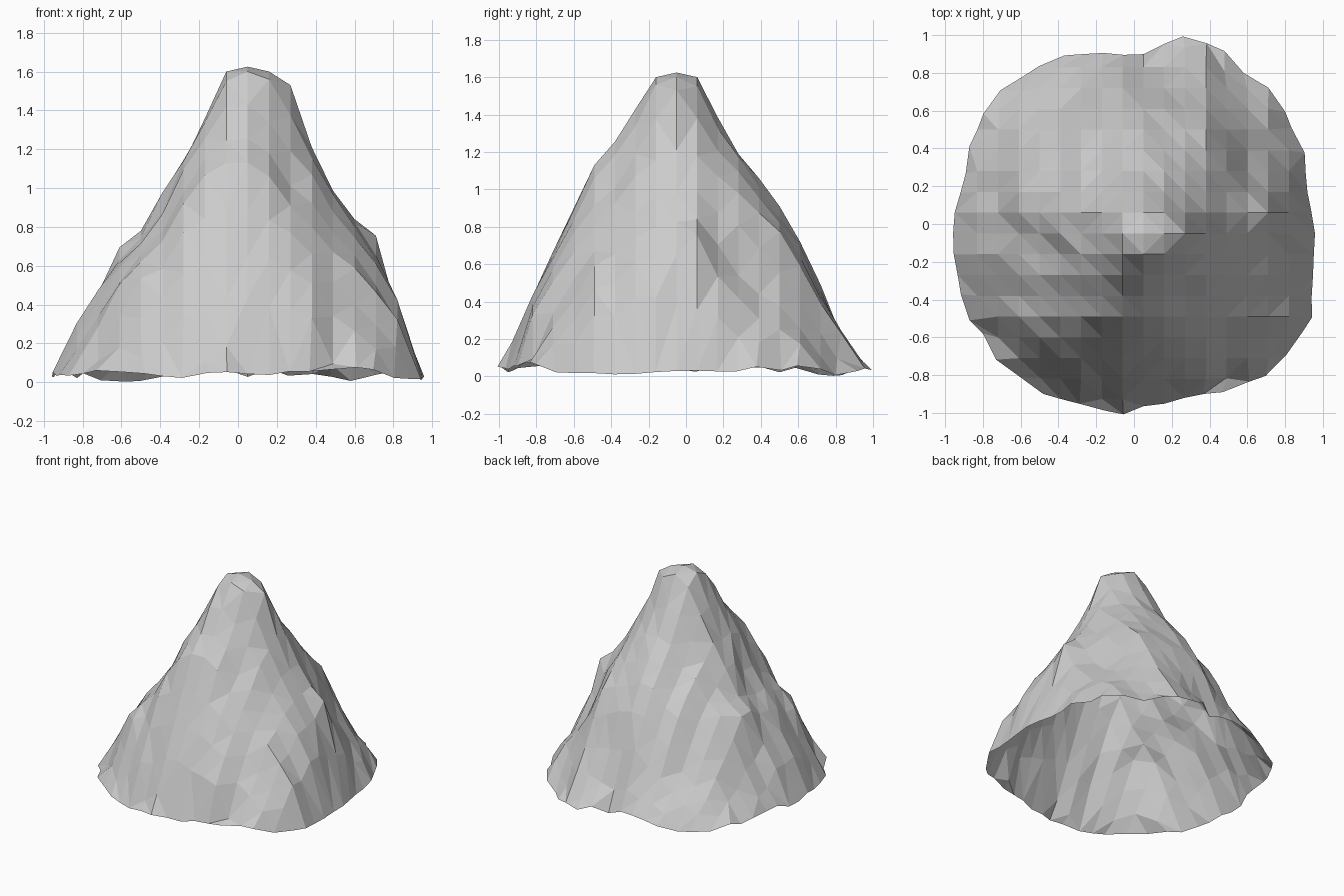
import bpy, bmesh, math, random

if "Cube" in bpy.data.objects:
    bpy.data.objects.remove(bpy.data.objects["Cube"])
random.seed(7)

CX, CY = 0.05, -0.05          # summit axis
STEP, HALF = 0.11, 10         # grid spacing and half count

# Ground outline (x, y), counter-clockwise
RIM = [(.95, 0), (.92, .18), (.91, .35), (.83, .52), (.76, .69), (.53, .83), (.45, .94), (.28, 1.0),
       (.03, .9), (-.25, .91), (-.46, .88), (-.68, .72), (-.77, .64), (-.88, .36), (-.93, .12),
       (-.96, -.11), (-.94, -.27), (-.87, -.5), (-.7, -.74), (-.47, -.91), (-.26, -.97), (-.07, -1.0),
       (.16, -.94), (.4, -.9), (.6, -.84), (.78, -.75), (.94, -.51), (.96, -.25)]

# Slope radius every 30 degrees, for each level
LEVELS = [.3, .55, .8, 1.0, 1.2, 1.4, 1.53, 1.6, 1.63]
SLOPE = [[.80, .83, .86, .86, .86, .88, .88, .88, .88, .84, .85, .88],
         [.70, .70, .74, .76, .73, .76, .73, .74, .76, .73, .71, .74],
         [.57, .58, .60, .64, .58, .58, .50, .55, .63, .62, .58, .56],
         [.43, .45, .47, .50, .44, .45, .43, .43, .53, .52, .46, .42],
         [.34, .32, .34, .35, .33, .32, .30, .31, .39, .38, .33, .30],
         [.27, .24, .22, .22, .22, .22, .21, .22, .25, .25, .23, .24],
         [.22, .18, .16, .17, .15, .16, .15, .16, .19, .20, .18, .19],
         [.12] * 12, [0] * 12]

# Shoulders and gullies: angle, height, angular width, height width, amount
BUMPS = [(8, .71, 9, .10, .09), (162, .66, 10, .09, .10), (35, .5, 9, .2, -.05),
         (228, .48, 10, .08, .05), (262, 1.10, 22, .06, .04), (306, .85, 9, .25, -.06),
         (195, .8, 9, .2, -.03), (130, .5, 9, .15, -.03), (70, 1.15, 10, .1, .02)]

COLS = [random.uniform(-.025, .025) for _ in range(2 * HALF + 1)]
ROWS = [random.uniform(-.025, .025) for _ in range(2 * HALF + 1)]


def rim_radius(a):
    """Distance from the summit axis to the ground outline in direction a."""
    dx, dy = math.cos(a), math.sin(a)
    for i, p in enumerate(RIM):
        q = RIM[(i + 1) % len(RIM)]
        px, py, ex, ey = p[0] - CX, p[1] - CY, q[0] - p[0], q[1] - p[1]
        den = dx * ey - dy * ex
        if abs(den) < 1e-9:
            continue
        r, s = (px * ey - py * ex) / den, (px * dy - py * dx) / den
        if r > 0 and -1e-6 <= s <= 1 + 1e-6:
            return r
    return .95


def level_radius(k, a):
    f = math.degrees(a) % 360 / 30
    i, t = int(f) % 12, f % 1
    return SLOPE[k][i] * (1 - t) + SLOPE[k][(i + 1) % 12] * t


def bump(a, z):
    total = 0
    for ba, bz, wa, wz, amount in BUMPS:
        d = (math.degrees(a) - ba + 180) % 360 - 180
        total += amount * math.exp(-(d / wa) ** 2 - ((z - bz) / wz) ** 2)
    return total


def height(a, r, rib):
    """Highest level whose slope radius still reaches r."""
    zs = [.03] + LEVELS
    rs = [rim_radius(a)] + [level_radius(k, a) for k in range(len(LEVELS))]
    z = 1.63
    while z > .05:
        i = max(k for k in range(len(LEVELS)) if z >= zs[k])
        t = (z - zs[i]) / (zs[i + 1] - zs[i])
        reach = rs[i] * (1 - t) + rs[i + 1] * t
        if reach + bump(a, z) + rib * min(1, reach / .4) * (z < 1.5) >= r:
            return z
        z -= .005
    return .05


# Grid of surface points inside the ground outline
bm = bmesh.new()
grid = {}
for i in range(-HALF, HALF + 1):
    for j in range(-HALF, HALF + 1):
        x, y = i * STEP, j * STEP
        if math.hypot(x, y) <= 1.06 * rim_radius(math.atan2(y, x)):
            grid[i, j] = bm.verts.new((x, y, 0))
for i in range(-HALF, HALF):
    for j in range(-HALF, HALF):
        corners = [(i, j), (i + 1, j), (i + 1, j + 1), (i, j + 1)]
        vs = [grid[c] for c in corners if c in grid]
        if len(vs) >= 3:
            bm.faces.new(vs)

# Pull the border onto the outline and lift the rest into ribbed slopes
for (i, j), v in grid.items():
    x, y = v.co.x, v.co.y
    a, r = math.atan2(y, x), math.hypot(x, y)
    rim = rim_radius(a)
    if v.is_boundary:
        r = rim + random.uniform(-.012, .012)
        z = .04 + .012 * math.sin(5 * a) + random.uniform(-.025, .025)
    else:
        r = min(r, .94 * rim)
        rib = COLS[i + HALF] * abs(math.sin(a)) + ROWS[j + HALF] * abs(math.cos(a))
        z = height(a, r, rib + random.uniform(-.012, .012))
    v.co = (CX + r * math.cos(a), CY + r * math.sin(a), max(z, 0))

bmesh.ops.delete(bm, geom=[v for v in bm.verts if not v.link_faces], context='VERTS')
bmesh.ops.triangulate(bm, faces=bm.faces[:], quad_method='SHORT_EDGE')
bmesh.ops.recalc_face_normals(bm, faces=bm.faces[:])
if sum(f.normal.z for f in bm.faces) < 0:
    bmesh.ops.reverse_faces(bm, faces=bm.faces[:])

mesh = bpy.data.meshes.new("mountain")
bm.to_mesh(mesh)
bm.free()
mountain = bpy.data.objects.new("mountain", mesh)
bpy.context.collection.objects.link(mountain)
